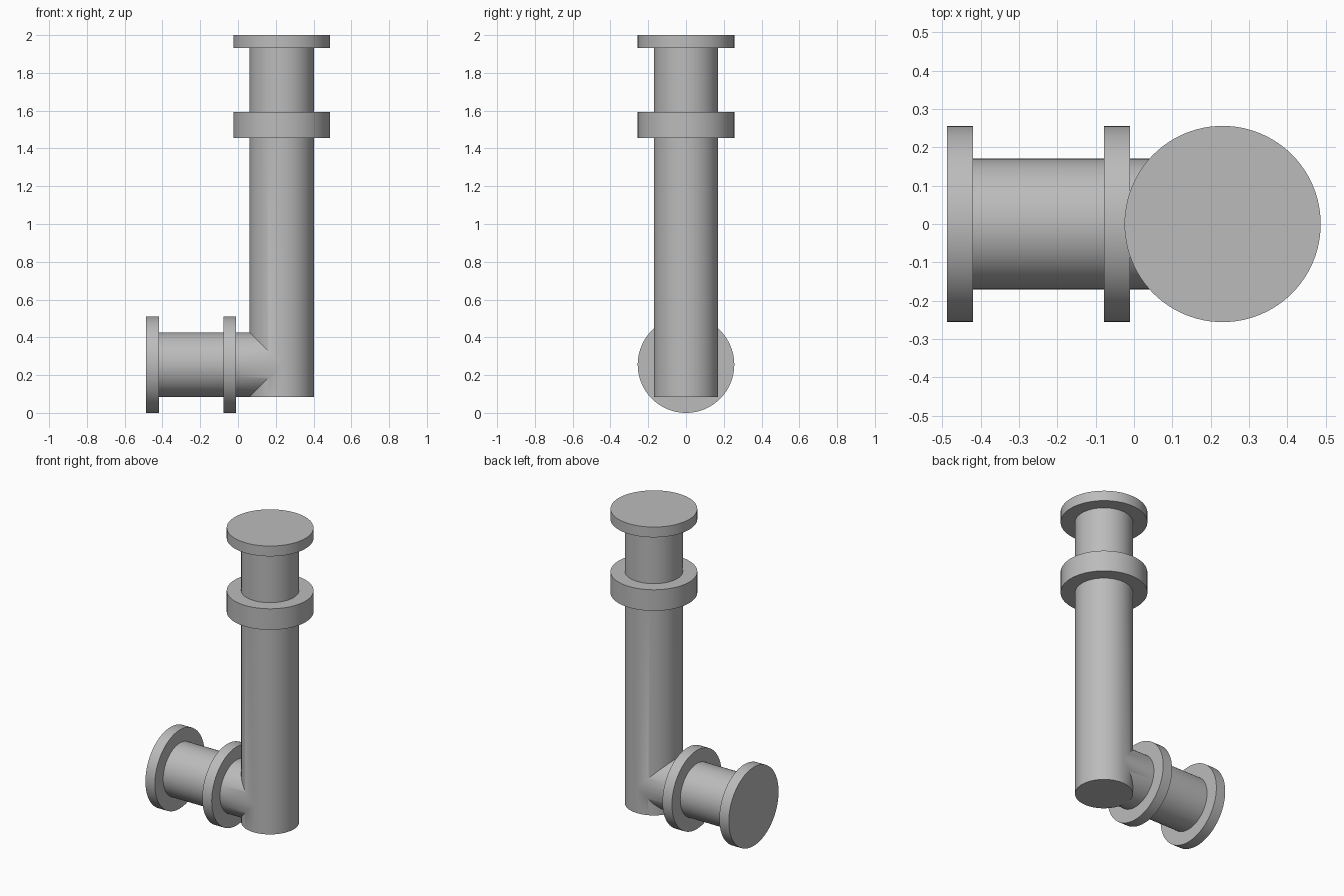
import bpy, bmesh, math
from mathutils import Matrix, Vector

cube = bpy.data.objects.get("Cube")
if cube:
    bpy.data.objects.remove(cube, do_unlink=True)

PIPE_R, FLANGE_R = 0.1705, 0.2557
AXIS_X, AXIS_Z = 0.231, 0.2557
SEGMENTS = 96

grey = bpy.data.materials.new("pipe grey")
grey.use_nodes = True
colour = (0.5, 0.5, 0.5, 1)
grey.diffuse_color = colour
grey.node_tree.nodes["Principled BSDF"].inputs["Base Color"].default_value = colour


def turned_pipe(name, start, end, rings, matrix):
    """Solid pipe along local z, with wider rings given as (low, high)."""
    profile = [(0, start)]
    if rings[0][0] > start:
        profile.append((PIPE_R, start))
    for low, high in rings:
        if low > start:
            profile.append((PIPE_R, low))
        profile += [(FLANGE_R, low), (FLANGE_R, high)]
        if high < end:
            profile.append((PIPE_R, high))
    if rings[-1][1] < end:
        profile.append((PIPE_R, end))
    profile.append((0, end))

    bm = bmesh.new()
    verts = [bm.verts.new((r, 0, z)) for r, z in profile]
    edges = [bm.edges.new(pair) for pair in zip(verts, verts[1:])]
    bmesh.ops.spin(bm, geom=verts + edges, axis=(0, 0, 1), cent=(0, 0, 0),
                   angle=math.tau, steps=SEGMENTS)
    bmesh.ops.remove_doubles(bm, verts=bm.verts, dist=1e-4)
    bmesh.ops.recalc_face_normals(bm, faces=bm.faces)
    bm.transform(matrix)
    mesh = bpy.data.meshes.new(name)
    bm.to_mesh(mesh)
    bm.free()
    mesh.materials.append(grey)
    obj = bpy.data.objects.new(name, mesh)
    bpy.context.collection.objects.link(obj)
    return obj


# Upright pipe with collar and top flange
riser = turned_pipe("riser_pipe", AXIS_Z - PIPE_R, 2.0,
                    [(1.455, 1.592), (1.933, 2.0)],
                    Matrix.Translation((AXIS_X, 0, 0)))

# Side branch with end flange and collar, ending on the riser axis
branch = turned_pipe("side_branch", -0.487, AXIS_X,
                     [(-0.487, -0.419), (-0.078, -0.01)],
                     Matrix.Translation((0, 0, AXIS_Z))
                     @ Matrix.Rotation(math.pi / 2, 4, "Y"))

# Join the two into one clean tee
union = riser.modifiers.new("tee_joint", "BOOLEAN")
union.operation = "UNION"
union.solver = "EXACT"
union.object = branch
bpy.ops.object.select_all(action="DESELECT")
riser.select_set(True)
bpy.context.view_layer.objects.active = riser
bpy.ops.object.modifier_apply(modifier=union.name)
bpy.data.objects.remove(branch, do_unlink=True)
riser.name = "tee_pipe"
bpy.ops.object.shade_smooth_by_angle(angle=math.radians(30))
